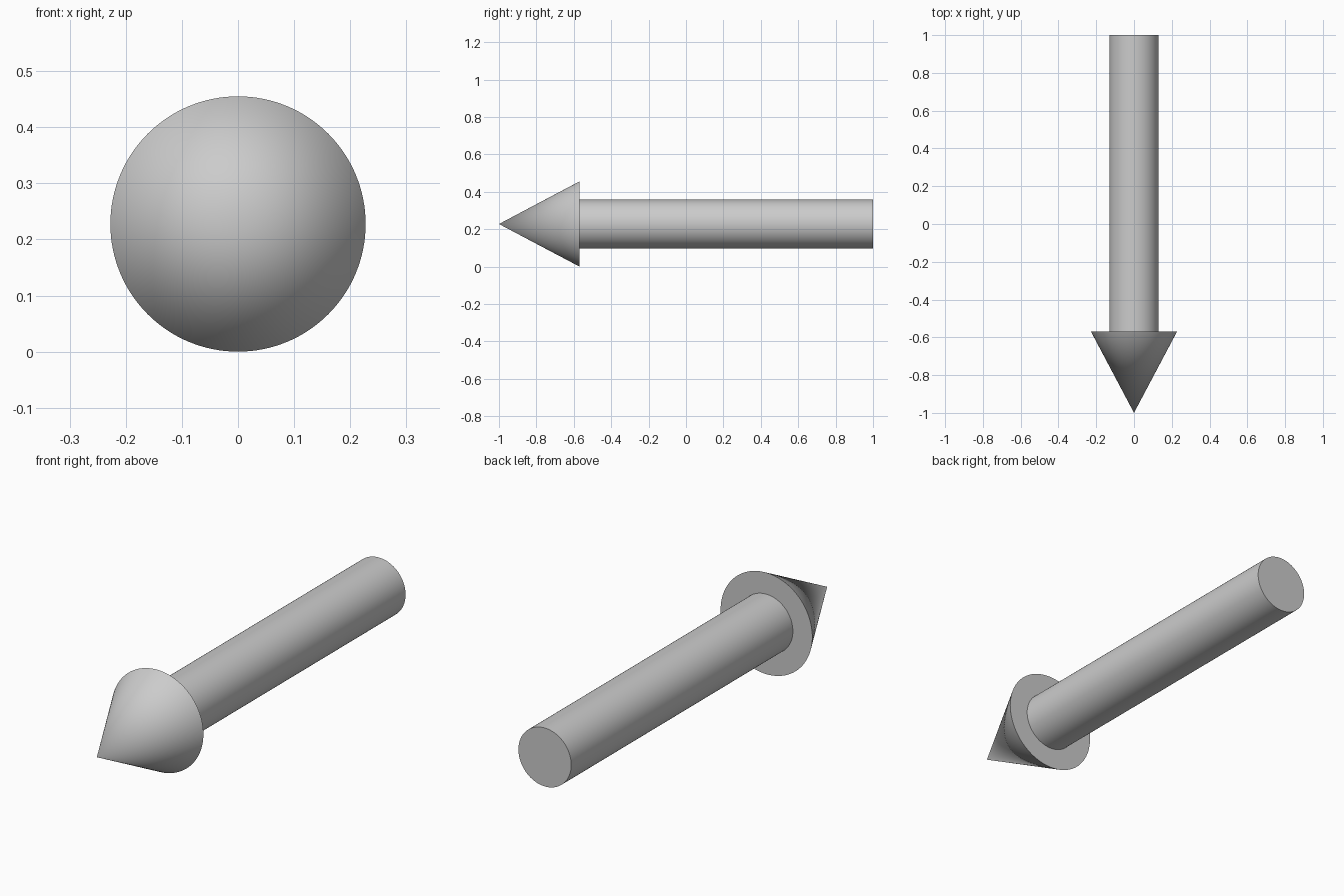
import bpy
from math import radians

if "Cube" in bpy.data.objects:
    bpy.data.objects.remove(bpy.data.objects["Cube"])

SIDES = 128
HEAD_R, SHAFT_R = 0.2275, 0.131
TIP_Y, NECK_Y, TAIL_Y = -1.0, -0.57, 1.0


def add_round(name, back_y, front_y, back_r, front_r):
    """Round solid along y, its axis at head-radius height."""
    bpy.ops.mesh.primitive_cone_add(
        vertices=SIDES, radius1=back_r, radius2=front_r, depth=back_y - front_y,
        location=(0, (back_y + front_y) / 2, HEAD_R), rotation=(radians(90), 0, 0))
    obj = bpy.context.object
    obj.name = name
    bpy.ops.object.shade_smooth_by_angle(angle=radians(30))
    return obj


# Pointed head facing the front
add_round("arrow_head", NECK_Y, TIP_Y, HEAD_R, 0)

# Straight shaft running to the back
add_round("arrow_shaft", TAIL_Y, NECK_Y, SHAFT_R, SHAFT_R)
